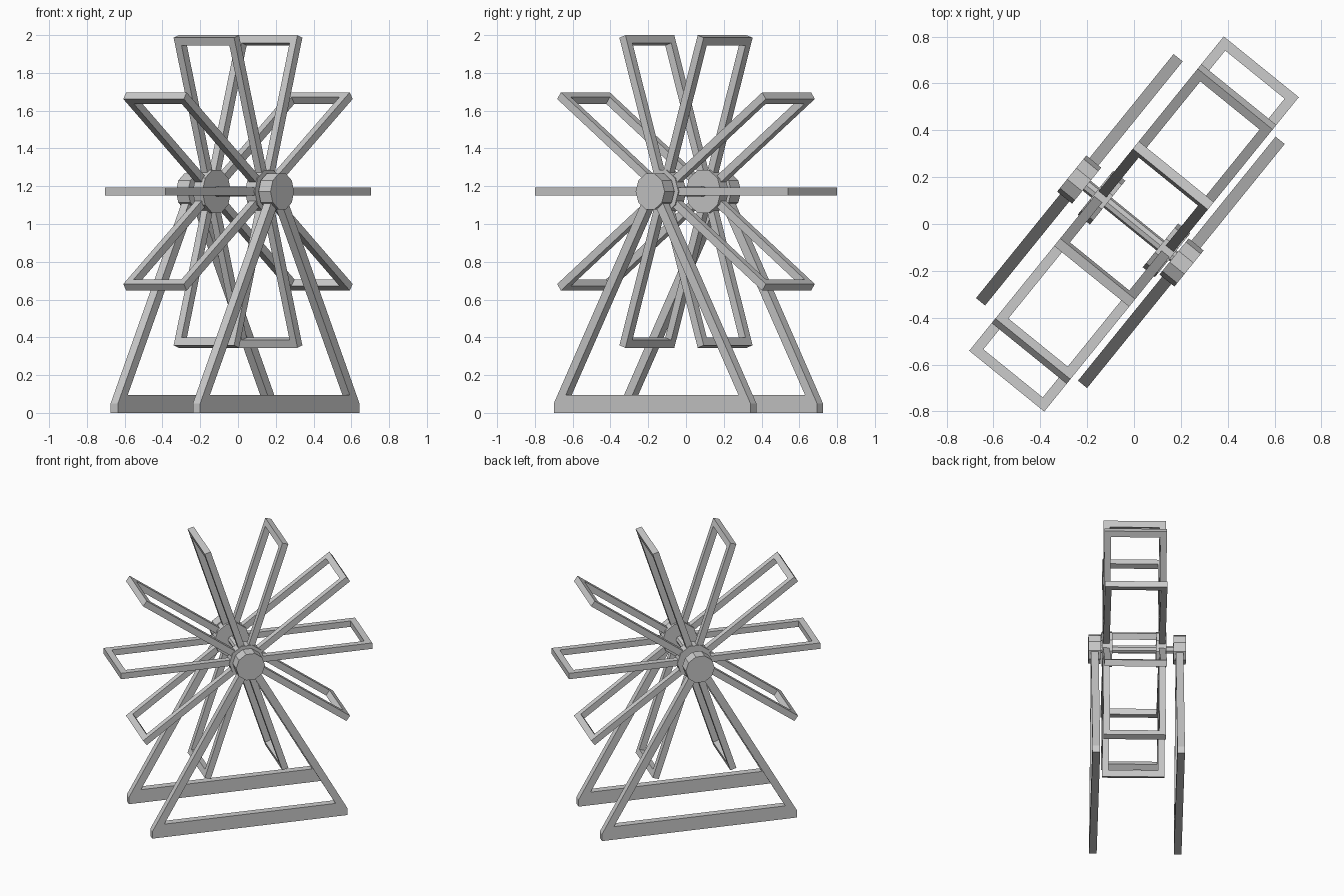
import bpy
from math import radians, tau
from mathutils import Matrix

if "Cube" in bpy.data.objects:
    bpy.data.objects.remove(bpy.data.objects["Cube"])

HUB_Z = 1.172
TURN = Matrix.Rotation(radians(51), 4, 'Z')      # whole model is turned about z
UPRIGHT = Matrix.Rotation(radians(90), 4, 'X')   # stands a flat profile up


def plate(name, loops, thickness, matrix):
    """Extrude flat closed outlines (further outlines cut holes)."""
    cu = bpy.data.curves.new(name, 'CURVE')
    cu.dimensions = '2D'
    cu.fill_mode = 'BOTH'
    cu.extrude = thickness / 2
    for pts in loops:
        sp = cu.splines.new('POLY')
        sp.points.add(len(pts) - 1)
        for p, (x, y) in zip(sp.points, pts):
            p.co = (x, y, 0, 1)
        sp.use_cyclic_u = True
    ob = bpy.data.objects.new(name, cu)
    bpy.context.collection.objects.link(ob)
    bpy.ops.object.select_all(action='DESELECT')
    bpy.context.view_layer.objects.active = ob
    ob.select_set(True)
    bpy.ops.object.convert(target='MESH')
    ob = bpy.context.object
    ob.name = name
    bpy.ops.object.shade_flat()
    ob.matrix_world = TURN @ matrix
    return ob


def drum(name, radius, y0, y1, sides):
    """Flat-sided cylinder along the wheel axis."""
    bpy.ops.mesh.primitive_cylinder_add(vertices=sides, radius=radius, depth=abs(y1 - y0))
    ob = bpy.context.object
    ob.name = name
    ob.matrix_world = (TURN @ Matrix.Translation((0, (y0 + y1) / 2, HUB_Z)) @ UPRIGHT
                       @ Matrix.Rotation(tau / 4, 4, 'Z'))


# Ten U-shaped paddle frames around the axle
R, W, B = 0.863, 0.206, 0.043
frame = [(0.06, -W), (R, -W), (R, W), (0.06, W),
         (0.06, W - B), (R - B, W - B), (R - B, B - W), (0.06, B - W)]
for i in range(10):
    plate("paddle_frame", [frame], B,
          Matrix.Translation((0, 0, HUB_Z)) @ Matrix.Rotation(i * tau / 10, 4, 'Y'))

# Axle and wheel hubs
drum("axle", 0.027, -0.28, 0.3, 8)
for s in (-1, 1):
    drum("wheel_hub", 0.12, s * 0.145, s * 0.212, 10)

# End bearings and A-shaped stands; the back pair sits slightly further out
outer = [(-0.67, 0), (0.67, 0), (0.67, 0.05), (0.04, 1.17), (-0.04, 1.17), (-0.67, 0.05)]
inner = [(-0.588, 0.095), (0.588, 0.095), (0, 1.135)]
for s, out in ((-1, 0.0), (1, 0.04)):
    drum("end_bearing", 0.099, s * (0.22 + out), s * (0.302 + out), 10)
    plate("stand", [outer, inner], 0.05, Matrix.Translation((0, s * (0.26 + out), 0)) @ UPRIGHT)
